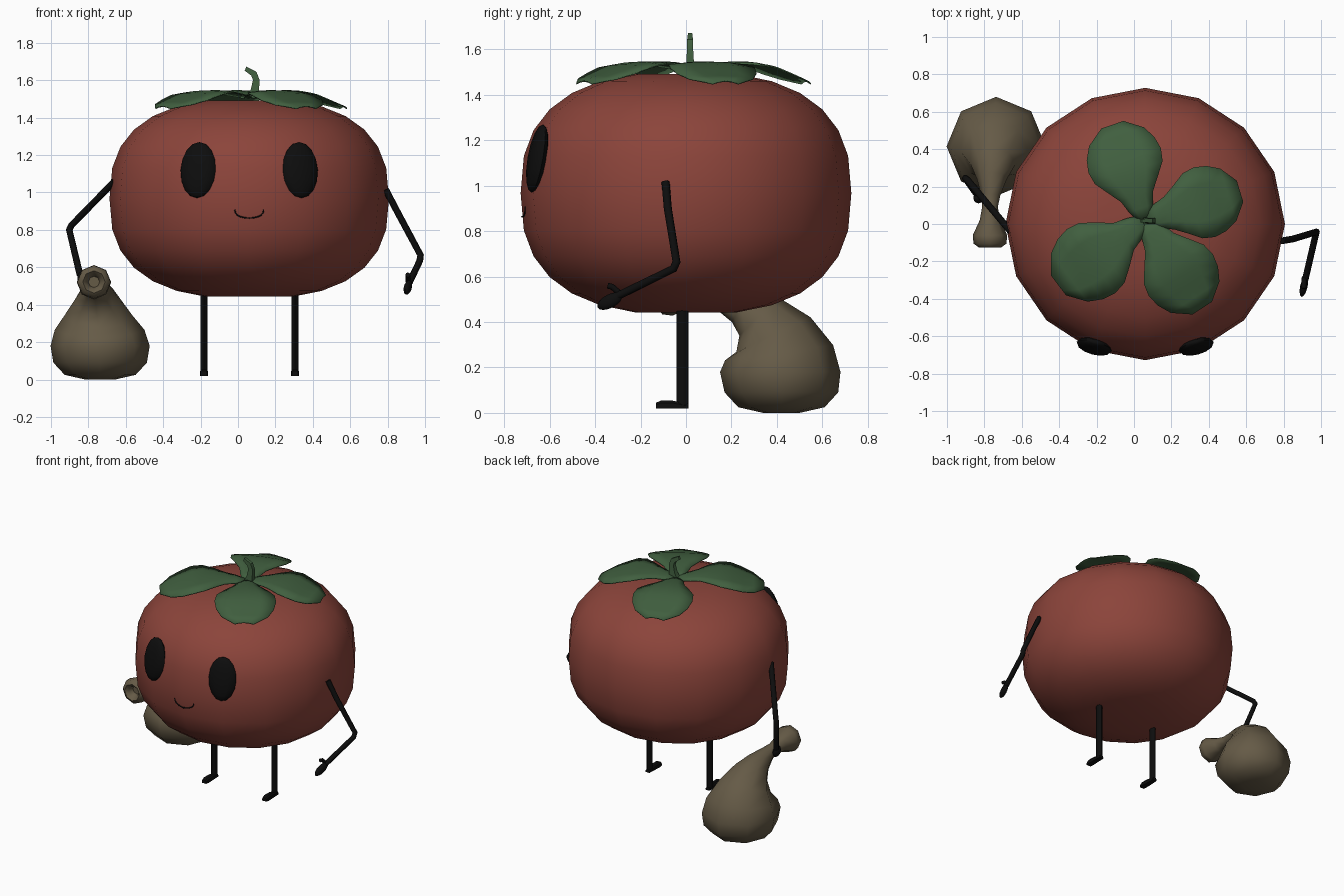
import bpy, bmesh
from math import sin, cos, pi, radians
from mathutils import Vector, Matrix

if "Cube" in bpy.data.objects:
    bpy.data.objects.remove(bpy.data.objects["Cube"], do_unlink=True)


def material(name, rgb):
    m = bpy.data.materials.new(name)
    m.use_nodes = True
    m.diffuse_color = (*rgb, 1)
    m.node_tree.nodes["Principled BSDF"].inputs["Base Color"].default_value = (*rgb, 1)
    return m


RED = material("tomato red", (0.26, 0.058, 0.043))
GREEN = material("leaf green", (0.052, 0.115, 0.05))
BROWN = material("sack brown", (0.13, 0.103, 0.062))
BLACK = material("black", (0.004, 0.004, 0.004))


def finish(name, bm, mat, angle=50):
    bmesh.ops.recalc_face_normals(bm, faces=bm.faces)
    mesh = bpy.data.meshes.new(name)
    bm.to_mesh(mesh)
    bm.free()
    mesh.materials.append(mat)
    ob = bpy.data.objects.new(name, mesh)
    bpy.context.scene.collection.objects.link(ob)
    bpy.ops.object.select_all(action="DESELECT")
    ob.select_set(True)
    bpy.context.view_layer.objects.active = ob
    bpy.ops.object.shade_smooth_by_angle(angle=radians(angle))
    return ob


def loft(name, rings, mat, angle=50):
    """Skin closed rings of points and cap both ends."""
    bm = bmesh.new()
    rows = [[bm.verts.new(p) for p in ring] for ring in rings]
    n = len(rows[0])
    for a, b in zip(rows, rows[1:]):
        for i in range(n):
            j = (i + 1) % n
            bm.faces.new((a[i], a[j], b[j], b[i]))
    bm.faces.new(rows[0])
    bm.faces.new(rows[-1])
    return finish(name, bm, mat, angle)


def ring(center, rx, ry, n, tilt=0.0):
    """Ellipse of points, leaning forward by tilt degrees."""
    t = radians(tilt)
    return [Vector(center) + Vector((rx * cos(a), ry * sin(a) * cos(t), ry * sin(a) * sin(t)))
            for a in (2 * pi * i / n for i in range(n))]


def tube(name, points, radius, mat=BLACK, res=2):
    cu = bpy.data.curves.new(name, "CURVE")
    cu.dimensions = "3D"
    cu.bevel_depth = radius
    cu.bevel_resolution = res
    cu.use_fill_caps = True
    sp = cu.splines.new("POLY")
    sp.points.add(len(points) - 1)
    for p, co in zip(sp.points, points):
        p.co = (*co, 1)
    cu.materials.append(mat)
    ob = bpy.data.objects.new(name, cu)
    bpy.context.scene.collection.objects.link(ob)
    return ob


def ellipsoid(name, center, size, rot=(0, 0, 0), mat=BLACK, u=12, v=8):
    bm = bmesh.new()
    bmesh.ops.create_uvsphere(bm, u_segments=u, v_segments=v, radius=1)
    m = Matrix.Translation(center)
    for axis, deg in zip("ZYX", reversed(rot)):
        m = m @ Matrix.Rotation(radians(deg), 4, axis)
    bm.transform(m @ Matrix.Diagonal((*size, 1)))
    return finish(name, bm, mat)


# Body: squashed, boxy round fruit
CX = 0.06
power = 2 / 2.55
rings = []
for k in range(1, 14):
    t = pi * k / 14
    c = cos(t)
    r = sin(t) ** power
    z = 0.967 + 0.535 * abs(c) ** power * (-1 if c > 0 else 1)
    rings.append(ring((CX, 0, z), 0.747 * r, 0.728 * r, 16))
loft("body", rings, RED, 60)

# Eyes
for name, side in (("right_eye", -1), ("left_eye", 1)):
    ellipsoid(name, (CX + side * 0.273, -0.655, 1.12), (0.097, 0.036, 0.152), (-10, 0, side * 15))

# Smile
smile = []
for i in range(11):
    a = pi * i / 10
    x = -0.077 * cos(a)
    smile.append((CX + x, -0.722 + 0.2 * abs(x), 0.908 - 0.045 * sin(a) ** 0.8))
tube("smile", smile, 0.004, res=1)


# Leaves: broad drooping blades around the stem
def leaf(name, angle, length, width):
    bm = bmesh.new()
    rows = []
    for i in range(9):
        s = i / 8
        half = width * (0.5 + 0.5 * sin(pi * min(s / 0.6, 1) - pi / 2)) if s < 0.6 else \
            width * max(0.0, 1 - ((s - 0.6) / 0.42) ** 2) ** 0.5
        half = max(half, 0.035 + 0.3 * s * (1 - s))
        row = []
        for j in range(-2, 3):
            v = half * j / 2
            z = 1.518 + 0.03 * sin(pi * min(s * 1.25, 1)) - 0.055 * max(0, (s - 0.55) / 0.45) ** 1.5
            z -= 0.012 * abs(j / 2) ** 2
            row.append(bm.verts.new((s * length, v, z)))
        rows.append(row)
    for a, b in zip(rows, rows[1:]):
        for j in range(4):
            bm.faces.new((a[j], b[j], b[j + 1], a[j + 1]))
    bm.transform(Matrix.Translation((CX, 0.02, 0)) @ Matrix.Rotation(radians(angle), 4, "Z"))
    ob = finish(name, bm, GREEN)
    mod = ob.modifiers.new("thickness", "SOLIDIFY")
    mod.thickness = 0.006


leaf("back_leaf", 109, 0.54, 0.205)
leaf("left_leaf", 17, 0.53, 0.195)
leaf("front_left_leaf", -57, 0.56, 0.205)
leaf("front_right_leaf", -143, 0.58, 0.215)

# Stem: square, tapering and hooked to one side
stem = [(0.08, 1.51, 0.034, 0), (0.09, 1.55, 0.022, 0), (0.098, 1.6, 0.018, 0),
        (0.085, 1.635, 0.017, 35), (0.04, 1.662, 0.012, 70)]
loft("stem", [[Vector((x + a * r * cos(radians(t)), 0.018 + b * min(r, 0.024) * 0.75, z + a * r * sin(radians(t))))
               for a, b in ((-1, -1), (1, -1), (1, 1), (-1, 1))] for x, z, r, t in stem], GREEN, 30)

# Legs and feet
for name, x in (("right", -0.182), ("left", 0.305)):
    loft(name + "_leg", [ring((x, -0.015, z), 0.018, 0.026, 8) for z in (0.022, 0.55)], BLACK)
    foot = [(0.01, 0.016, 0.04), (-0.06, 0.019, 0.054), (-0.11, 0.021, 0.054), (-0.132, 0.017, 0.045)]
    loft(name + "_foot", [[Vector((x + a * w, y, z)) for a, z in
                           ((-1, 0.02), (1, 0.02), (1, top - 0.01), (0.6, top), (-0.6, top), (-1, top - 0.01))]
                          for y, w, top in foot], BLACK, 30)

# Arms and hands
tube("left_arm", [(0.79, -0.09, 1.015), (0.85, -0.08, 0.9), (0.976, -0.042, 0.665),
                  (0.972, -0.055, 0.635), (0.915, -0.3, 0.515)], 0.018)
ellipsoid("left_hand", (0.908, -0.335, 0.492), (0.02, 0.062, 0.03), (27, 0, -13))
tube("left_thumb", [(0.91, -0.285, 0.52), (0.908, -0.325, 0.555), (0.908, -0.345, 0.56)], 0.013)
tube("right_arm", [(-0.66, -0.04, 1.06), (-0.89, 0.235, 0.825), (-0.902, 0.245, 0.8),
                   (-0.845, 0.165, 0.56)], 0.018)
ellipsoid("right_hand", (-0.832, 0.14, 0.53), (0.025, 0.03, 0.045), (0, -15, 0))

# Sack: round bottom, neck bent forward, flared open mouth
sack = [(0.42, 0.0, 0.08, 0), (0.42, 0.025, 0.19, 0), (0.42, 0.09, 0.25, 0), (0.415, 0.18, 0.265, 0),
        (0.41, 0.265, 0.24, 8), (0.385, 0.345, 0.18, 25), (0.32, 0.425, 0.12, 45),
        (0.24, 0.47, 0.08, 62), (0.15, 0.5, 0.05, 78), (0.09, 0.512, 0.042, 90), (0.02, 0.518, 0.055, 90),
        (-0.06, 0.52, 0.092, 90), (-0.105, 0.522, 0.088, 90), (-0.125, 0.522, 0.06, 90),
        (-0.105, 0.522, 0.04, 90), (-0.07, 0.522, 0.03, 90)]
loft("sack", [ring((-0.737 - 0.033 * t / 90, y, z), r, r, 8, t) for y, z, r, t in sack], BROWN, 75)
